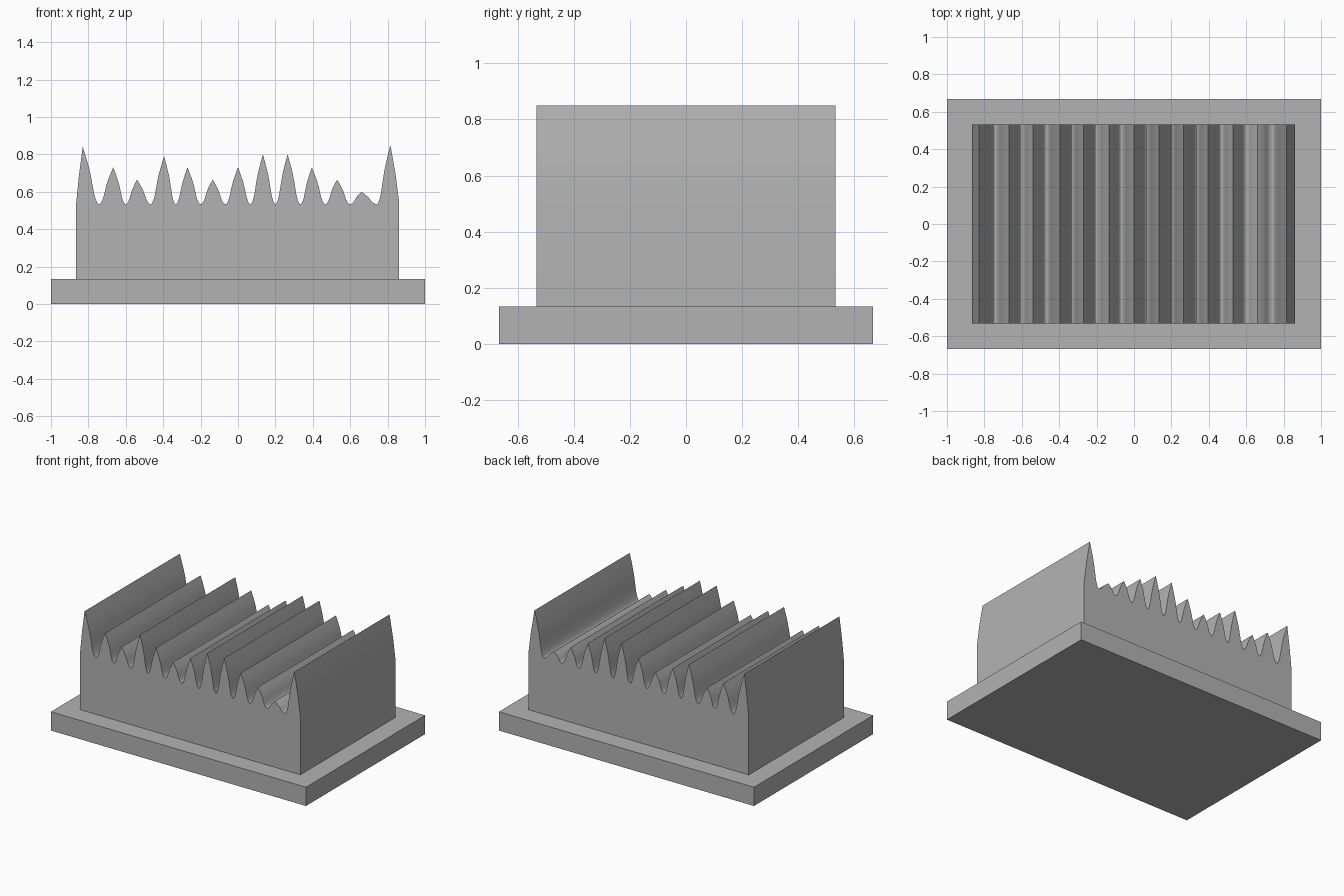
import bpy
import bmesh
from math import radians

cube = bpy.data.objects.get("Cube")
if cube:
    bpy.data.objects.remove(cube, do_unlink=True)

grey = bpy.data.materials.new("plain grey")
grey.use_nodes = True
grey.diffuse_color = (0.45, 0.45, 0.45, 1)
grey.node_tree.nodes["Principled BSDF"].inputs["Base Color"].default_value = grey.diffuse_color


def extrude_profile(name, outline, half_depth):
    """Extrude an x-z outline along y into a closed solid."""
    bm = bmesh.new()
    face = bm.faces.new([bm.verts.new((x, -half_depth, z)) for x, z in outline])
    result = bmesh.ops.extrude_face_region(bm, geom=[face])
    back = [v for v in result["geom"] if isinstance(v, bmesh.types.BMVert)]
    bmesh.ops.translate(bm, verts=back, vec=(0, 2 * half_depth, 0))
    bmesh.ops.recalc_face_normals(bm, faces=bm.faces)
    mesh = bpy.data.meshes.new(name)
    bm.to_mesh(mesh)
    bm.free()
    mesh.materials.append(grey)
    obj = bpy.data.objects.new(name, mesh)
    bpy.context.collection.objects.link(obj)
    return obj


# Base plate
BASE = 0.133
extrude_profile("base_plate", [(-1, 0), (1, 0), (1, BASE), (-1, BASE)], 0.667)

# Ridges: sharp crests separated by rounded grooves of equal depth
FLOOR = 0.533
crests = [(-0.83, 0.84), (-0.667, 0.73), (-0.54, 0.665), (-0.395, 0.79), (-0.27, 0.73),
          (-0.135, 0.665), (0, 0.73), (0.133, 0.80), (0.265, 0.80), (0.395, 0.73),
          (0.53, 0.665), (0.66, 0.60), (0.815, 0.85)]
grooves = [(i - 5.5) * 0.1333 for i in range(12)]
grooves[0], grooves[-1] = -0.743, 0.742

# Flank shape from crest to groove: distance fraction, height fraction
flank = [(0, 1), (0.2, 0.82), (0.4, 0.62), (0.5, 0.49), (0.6, 0.33), (0.7, 0.18),
         (0.8, 0.08), (0.9, 0.025), (0.95, 0.006), (0.975, 0.0015)]


def flank_points(crest, groove):
    x, z = crest
    return [(x + (groove - x) * t, FLOOR + (z - FLOOR) * h) for t, h in flank]


top = [(-0.865, 0.54), (-0.85, 0.69)]
for i, groove in enumerate(grooves):
    top += flank_points(crests[i], groove)
    top.append((groove, FLOOR))
    top += reversed(flank_points(crests[i + 1], groove)[1:])
top += [crests[-1], (0.843, 0.69), (0.862, 0.54)]

# Ridged block, slightly sunk into the plate
bottom = BASE - 0.01
block = extrude_profile("ridged_block", [(-0.865, bottom)] + top + [(0.862, bottom)], 0.533)

bpy.ops.object.select_all(action="DESELECT")
block.select_set(True)
bpy.context.view_layer.objects.active = block
bpy.ops.object.shade_smooth_by_angle(angle=radians(30))
